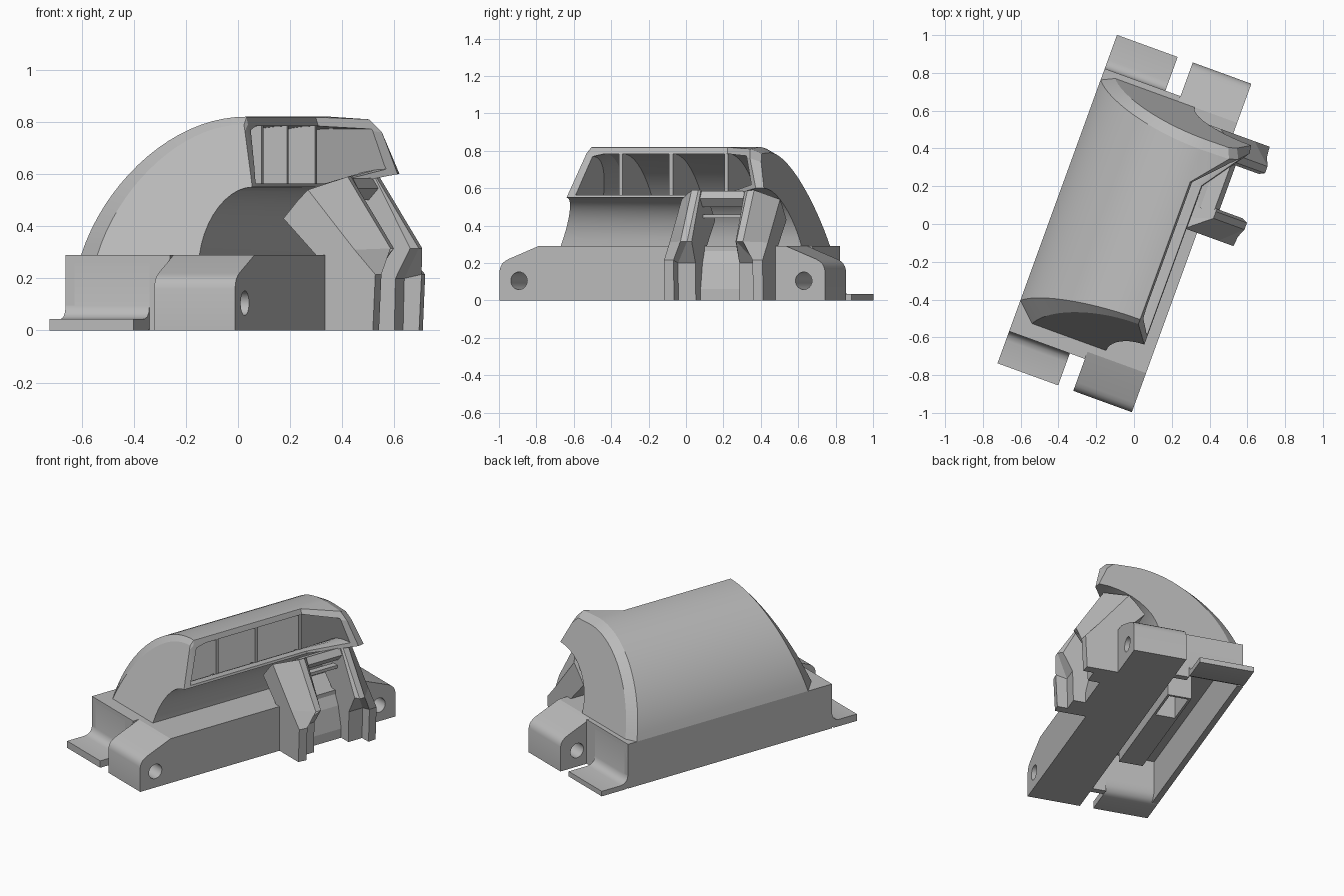
import bpy, bmesh, math
from mathutils import Matrix, Vector

cube = bpy.data.objects.get("Cube")
if cube:
    bpy.data.objects.remove(cube, do_unlink=True)

grey = bpy.data.materials.new("mid_grey")
grey.use_nodes = True
grey.diffuse_color = (0.49, 0.49, 0.49, 1)
grey.node_tree.nodes["Principled BSDF"].inputs["Base Color"].default_value = grey.diffuse_color

# The whole model is laid out along its own axes (u across, v along), then turned
TURN = Matrix.Rotation(math.radians(-20), 3, 'Z')


def loft(name, rings):
    """Skin equal-length rings of (u, v, z) points and cap both ends."""
    bm = bmesh.new()
    rows = [[bm.verts.new(TURN @ Vector(p)) for p in ring] for ring in rings]
    n = len(rows[0])
    for a, b in zip(rows, rows[1:]):
        for i in range(n):
            j = (i + 1) % n
            bm.faces.new((a[i], a[j], b[j], b[i]))
    bm.faces.new(rows[0])
    bm.faces.new(rows[-1])
    bmesh.ops.recalc_face_normals(bm, faces=bm.faces)
    mesh = bpy.data.meshes.new(name)
    bm.to_mesh(mesh)
    bm.free()
    mesh.materials.append(grey)
    obj = bpy.data.objects.new(name, mesh)
    bpy.context.collection.objects.link(obj)
    return obj


def across(name, profile, u0, u1):
    """Extrude a (v, z) profile along u."""
    return loft(name, [[(u, v, z) for v, z in profile] for u in (u0, u1)])


def along(name, profile, v0, v1):
    """Extrude a (u, z) profile along v."""
    return loft(name, [[(u, v, z) for u, z in profile] for v in (v0, v1)])


def box(name, u0, u1, v0, v1, z0, z1):
    return along(name, [(u0, z0), (u1, z0), (u1, z1), (u0, z1)], v0, v1)


def select(obj):
    bpy.ops.object.select_all(action='DESELECT')
    obj.select_set(True)
    bpy.context.view_layer.objects.active = obj


def cut(obj, cutter):
    mod = obj.modifiers.new("cut", 'BOOLEAN')
    mod.operation = 'DIFFERENCE'
    mod.solver = 'EXACT'
    mod.object = cutter
    select(obj)
    bpy.ops.object.modifier_apply(modifier=mod.name)
    bpy.data.objects.remove(cutter, do_unlink=True)


def smooth(obj, angle):
    select(obj)
    bpy.ops.object.shade_smooth_by_angle(angle=math.radians(angle))


# Mounting beam with sloped, drilled ends
beam = across("mounting_beam", [
    (-.94, 0), (-.94, .16), (-.935, .18), (-.925, .197), (-.91, .21), (-.89, .221), (-.72, .29),
    (.69, .29), (.86, .221), (.88, .21), (.895, .197), (.905, .18), (.91, .16), (.91, 0)], 0, .33)
for v in (-.83, .79):
    circle = [(v + .047 * math.cos(k * math.pi / 12), .105 + .047 * math.sin(k * math.pi / 12))
              for k in range(24)]
    cut(beam, across("hole_cutter", circle, -.1, .5))
smooth(beam, 20)

# Hollow base tray with a block and an open pocket underneath
box("base_top", -.427, 0, -.76, .72, .26, .29)
box("base_side_wall", -.427, -.39, -.76, .72, 0, .26)
box("base_inner_block", -.2, -.05, -.4, .2, .02, .26)
box("pocket_end_wall", -.2, -.05, .435, .45, .02, .26)
for name, u in (("outer", -.2), ("inner", -.065)):
    box("pocket_%s_wall" % name, u, u + .015, .2, .435, .02, .26)
for name, v0, v1 in (("front", -.76, -.72), ("rear", .68, .72)):
    box(name + "_slot_wall", -.085, 0, v0, v1, 0, .26)

# Bent sheet feet at both ends
for name, wall, d, t in (("front_foot", -.76, -1, .045), ("rear_foot", .72, 1, .033)):
    tip = .18 if d < 0 else .19
    shape = [(tip, 0), (tip, t), (.05, t), (.025, t + .007), (.007, t + .025), (0, t + .05),
             (0, .29), (-.04, .29), (-.04, .08), (-.033, .045), (-.015, .015), (.015, 0)]
    smooth(across(name, [(wall + d * a, z) for a, z in shape], -.427, -.085), 35)

# Arched hood: slightly flattened arc, shoulder, lip and concave scoop below the lip
BASE, CU, CZ = .29, .2, .184


def section(radius, base, shoulder, lip, foot, inset=0):
    start = math.acos((base - CZ) / radius)
    pts = []
    for k in range(19):
        t = k / 18
        a = start * (1 - t)
        flatten = .025 * math.sin(math.pi * t) + inset * (1 - t)
        pts.append((CU - radius * math.sin(a) + flatten, CZ + radius * math.cos(a)))
    pts += shoulder + [lip]
    for k in range(1, 11):
        a = math.pi / 2 * (1 - k / 10)
        pts.append((lip[0] - (lip[0] - foot) * math.cos(a), base + (lip[1] - base) * math.sin(a)))
    return pts


def ring(pts, v, slope=0):
    return [(u, v + slope * (z - BASE), z) for u, z in pts]


straight = section(.636, BASE, [(.204, .818), (.212, .79)], (.27, .55), .09)
front_end = section(.606, BASE, [(.203, .788), (.21, .765)], (.27, .55), .09, .07)
flared = section(.636, BASE, [(.355, .81), (.402, .76)], (.448, .6), .09)
flared_end = section(.606, BASE, [(.33, .785), (.375, .74)], (.44, .6), .09, .04)
hood = loft("hood", [
    ring(front_end, -.68, .38), ring(straight, -.586, .23), ring(straight, .312),
    ring(flared, .656, -.31), ring(flared_end, .69, -.28)])

# Hollow interior, open along the window side
hollow_front = section(.585, .32, [(.5, .784), (.5, .56)], (.27, .565), .05, .08)
hollow = section(.6, .32, [(.5, .784), (.5, .56)], (.27, .565), .05)
hollow_flare = section(.59, .32, [(.7, .77), (.7, .635)], (.43, .62), .05, .03)
cut(hood, loft("hood_cutter", [
    ring(hollow_front, -.635, .38), ring(hollow, -.5, .23), ring(hollow, .312),
    ring(hollow_flare, .615, -.28)]))
smooth(hood, 11)

# Ribs dividing the window side, set back behind the sill
rib = section(.615, .3, [(.207, .79), (.207, .65)], (.207, .55), .07)
for i, v in enumerate((-.295, -.01, .305)):
    along("window_rib_%d" % (i + 1), rib, v - .01, v + .01)

# Clip bracket: two mirrored bent arms, bevelled outside and stepped inside
MID = .35
BACK = [(.33, 0), (.33, .25)]


def arm_ring(profile, v, ridge_v):
    """Profile points 2 and 3 form the ridge and have their own v."""
    return [(u, ridge_v if i in (2, 3) else v, z) for i, (u, z) in enumerate(profile + BACK)]


outer = [(.16, .43), (.22, .5), (.26, .54), (.45, .31), (.535, .215), (.525, 0)]
ridge = [(.16, .43), (.25, .52), (.385, .59), (.56, .315), (.54, .215), (.53, 0)]
step = ridge[:4] + [(.47, .2), (.465, 0)]
inner = ridge[:3] + [(.53, .315), (.47, .2), (.465, 0)]
arm_rings = [arm_ring(outer, .07, .07), arm_ring(ridge, .125, .172),
             arm_ring(step, .126, .21), arm_ring(inner, .225, .225)]
loft("front_clip_arm", arm_rings)
loft("rear_clip_arm", [[(u, 2 * MID - v, z) for u, v, z in r] for r in arm_rings])

# Parts between the arms
along("clip_top_bar", [(.26, .51), (.3, .555), (.375, .585), (.4, .545), (.36, .5)], .2, .5)
box("clip_cross_bar", .31, .35, .2, .5, .44, .46)
along("clip_lower_panel", [(.32, 0), (.39, 0), (.39, .06), (.36, .2), (.32, .285)], .2, .5)
